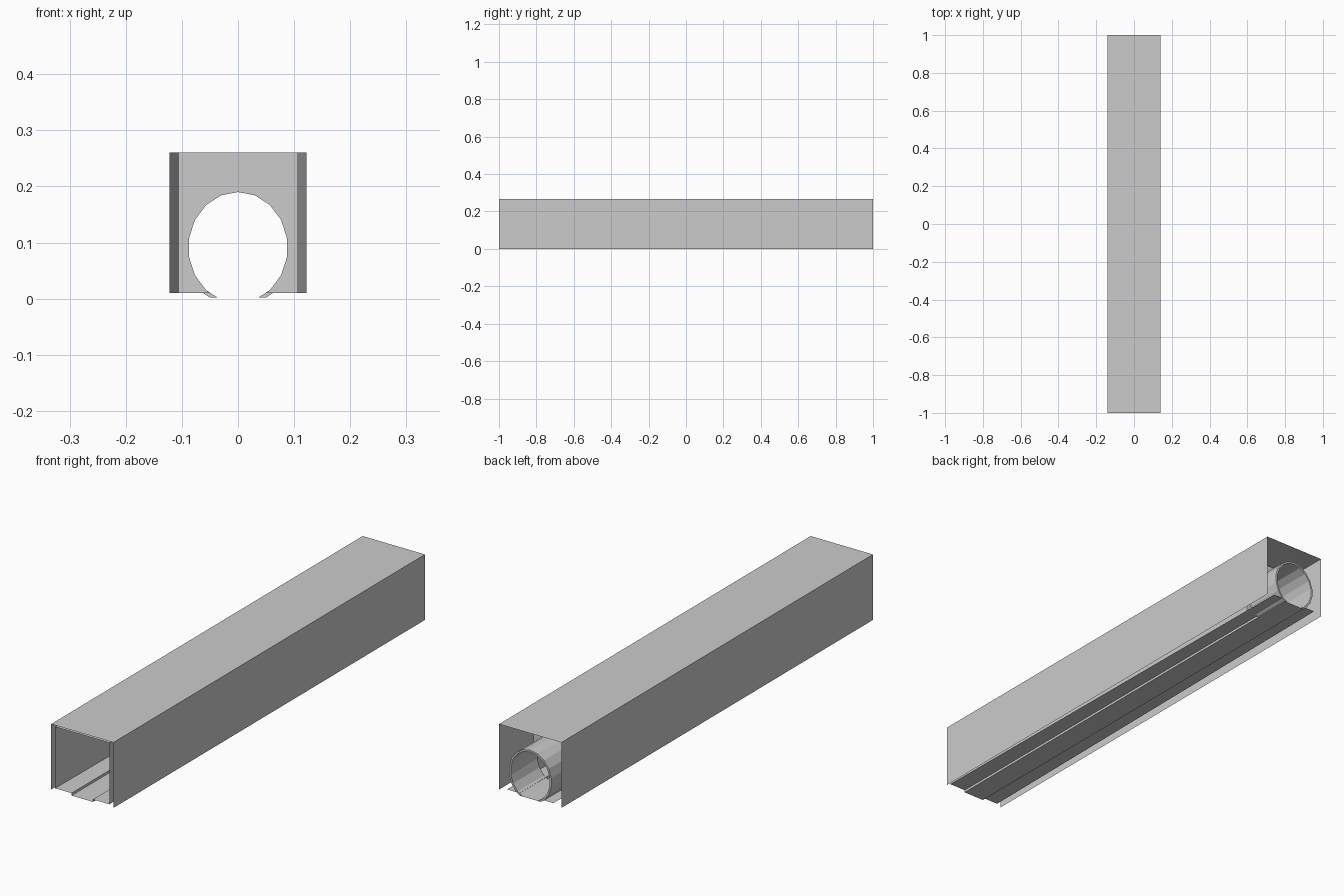
import bpy, bmesh, math

if "Cube" in bpy.data.objects:
    bpy.data.objects.remove(bpy.data.objects["Cube"])

Y0, Y1 = -1.0, 1.0        # front and back ends
PLATE_Y = 0.83            # position of the end plate
TOP, FLOOR = 0.26, 0.01   # inner channel heights
CZ = 0.091                # pipe centre height


def make(name, verts, faces):
    me = bpy.data.meshes.new(name)
    me.from_pydata(verts, [], faces)
    ob = bpy.data.objects.new(name, me)
    bpy.context.collection.objects.link(ob)
    return ob


def sheet(name, front, back, ya, yb):
    """Thin sheet lofted between two open xz profiles."""
    n = len(front)
    verts = [(x, ya, z) for x, z in front] + [(x, yb, z) for x, z in back]
    return make(name, verts, [(i, i + 1, n + i + 1, n + i) for i in range(n - 1)])


def ellipse(rx, rz, k):
    a = math.radians(20 * k)
    return rx * math.sin(a), CZ + rz * math.cos(a)


# outer cover: open below and at both ends
cover = [(-0.14, 0), (-0.14, 0.266), (0.14, 0.266), (0.14, 0)]
sheet("outer_cover", cover, cover, Y0, Y1)

# inner channel walls and ceiling, narrowing towards the plate
def channel(w):
    return [(-w, FLOOR), (-w, TOP), (w, TOP), (w, FLOOR)]
sheet("inner_channel", channel(0.122), channel(0.105), Y0, PLATE_Y)

# stepped floor with a lowered centre strip
def floor(w):
    return [(-w, FLOOR), (-0.048, FLOOR), (-0.048, 0), (0.048, 0), (0.048, FLOOR), (w, FLOOR)]
sheet("stepped_floor", floor(0.122), floor(0.104), Y0, Y1)

# end plate with the pipe opening
arc = [ellipse(0.0885, 0.099, k) for k in range(7, -8, -1)]
outline = channel(0.105) + [(0.05, FLOOR)] + arc + [(-0.05, FLOOR)]
make("end_plate", [(x, PLATE_Y, z) for x, z in outline], [range(len(outline))])

# 18-sided outlet pipe with wall thickness
N = 18
rings = [(0.0885, 0.099, PLATE_Y), (0.0885, 0.099, Y1),
         (0.096, 0.1065, Y1), (0.096, 0.1065, PLATE_Y)]
verts, faces = [], []
for rx, rz, y in rings:
    for k in range(N):
        x, z = ellipse(rx, rz, k)
        verts.append((x, y, z))
for r in range(3):
    for k in range(N):
        j = (k + 1) % N
        faces.append((r * N + k, r * N + j, (r + 1) * N + j, (r + 1) * N + k))
pipe = make("outlet_pipe", verts, faces)

# trim the pipe where it meets the floor
bm = bmesh.new()
bm.from_mesh(pipe.data)
bmesh.ops.bisect_plane(bm, geom=bm.verts[:] + bm.edges[:] + bm.faces[:],
                       plane_co=(0, 0, 0.002), plane_no=(0, 0, 1), clear_inner=True)
bm.to_mesh(pipe.data)
bm.free()
